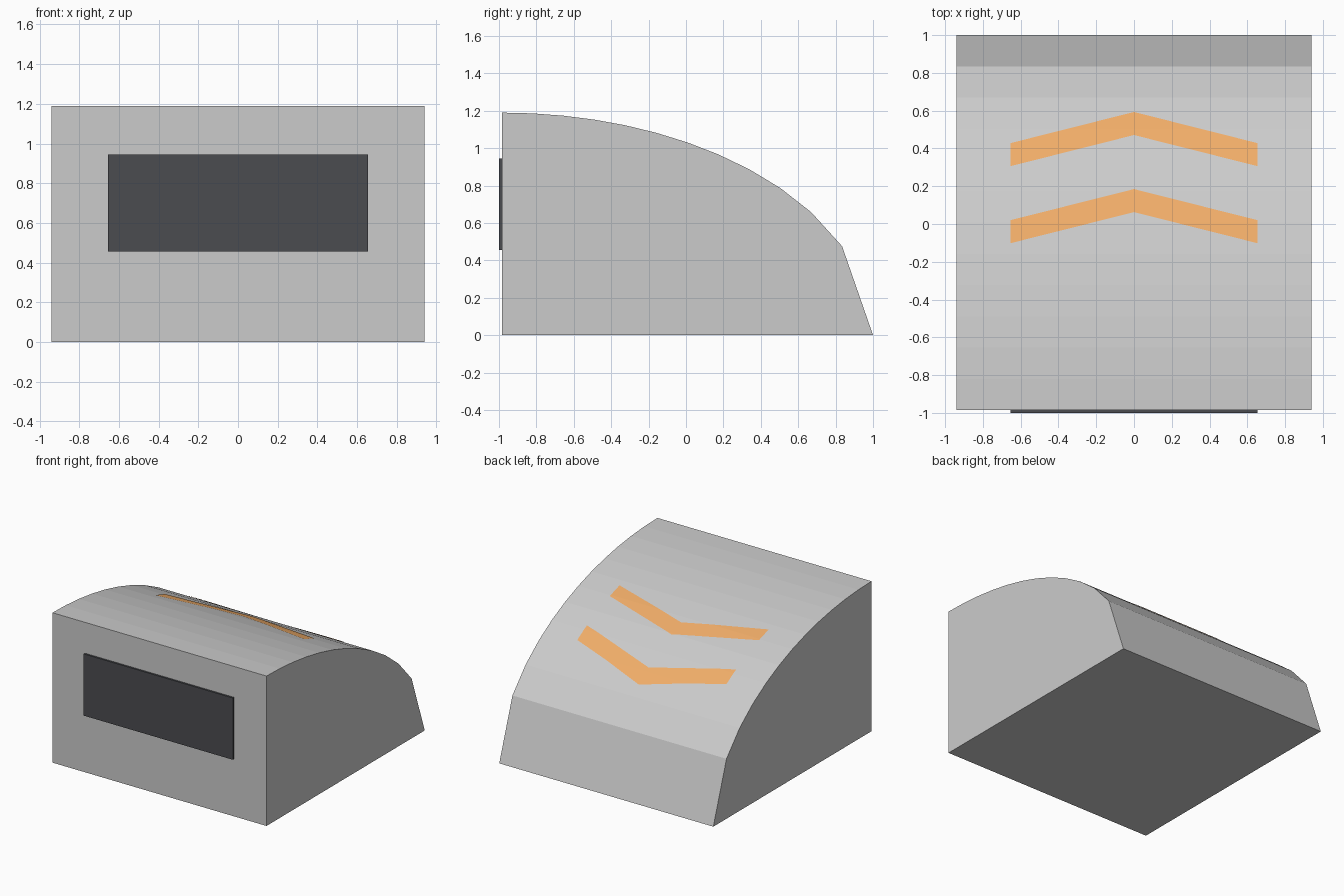
import bpy, bmesh, math

if "Cube" in bpy.data.objects:
    bpy.data.objects.remove(bpy.data.objects["Cube"])

HALF_W, Y0, LENGTH, HEIGHT, SEGS = 0.94, -0.985, 1.985, 1.19, 12
STEP = LENGTH / SEGS


def ellipse(y):
    t = min(1.0, max(0.0, (y - Y0) / LENGTH))
    return HEIGHT * math.sqrt(1 - t * t)


def surface(y):
    # height of the faceted roof at y
    i = min(SEGS - 1, max(0, int((y - Y0) / STEP)))
    a = Y0 + i * STEP
    f = (y - a) / STEP
    return ellipse(a) * (1 - f) + ellipse(a + STEP) * f


def add_object(name, bm, color=None):
    mesh = bpy.data.meshes.new(name)
    bm.to_mesh(mesh)
    bm.free()
    ob = bpy.data.objects.new(name, mesh)
    bpy.context.collection.objects.link(ob)
    if color:
        mat = bpy.data.materials.new(name + "_colour")
        mat.diffuse_color = (*color, 1)
        mat.use_nodes = True
        mat.node_tree.nodes["Principled BSDF"].inputs["Base Color"].default_value = mat.diffuse_color
        mesh.materials.append(mat)
    return ob


# Body: quarter-ellipse side profile extruded across the width
bm = bmesh.new()
profile = [(Y0, 0)] + [(Y0 + i * STEP, ellipse(Y0 + i * STEP)) for i in range(SEGS + 1)]
side = bm.faces.new([bm.verts.new((-HALF_W, y, z)) for y, z in profile])
ext = bmesh.ops.extrude_face_region(bm, geom=[side])["geom"]
bmesh.ops.translate(bm, vec=(2 * HALF_W, 0, 0),
                    verts=[v for v in ext if isinstance(v, bmesh.types.BMVert)])
bmesh.ops.recalc_face_normals(bm, faces=bm.faces)
add_object("body", bm)

# Front panel: thin dark plate
bm = bmesh.new()
bmesh.ops.create_cube(bm, size=1)
bmesh.ops.scale(bm, vec=(1.31, 0.02, 0.49), verts=bm.verts)
bmesh.ops.translate(bm, vec=(0, -0.99, 0.70), verts=bm.verts)
add_object("front_panel", bm, (0.07, 0.072, 0.08))


# Chevron strips draped on the curved roof
def chevron(name, apex, drop=0.165, width=0.122, half=0.655):
    bm = bmesh.new()
    rows = [[bm.verts.new((x, apex - drop * abs(x) / half - w, 0))
             for x in (-half, 0, half)] for w in (width, 0)]
    for i in range(2):
        bm.faces.new((rows[0][i], rows[0][i + 1], rows[1][i + 1], rows[1][i]))
    for i in range(1, SEGS):
        bmesh.ops.bisect_plane(bm, geom=bm.verts[:] + bm.edges[:] + bm.faces[:],
                               plane_co=(0, Y0 + i * STEP, 0), plane_no=(0, 1, 0))
    for v in bm.verts:
        v.co.z = surface(v.co.y) + 0.004
    return add_object(name, bm, (0.88, 0.42, 0.14))


chevron("upper_chevron", 0.593)
chevron("lower_chevron", 0.185)
